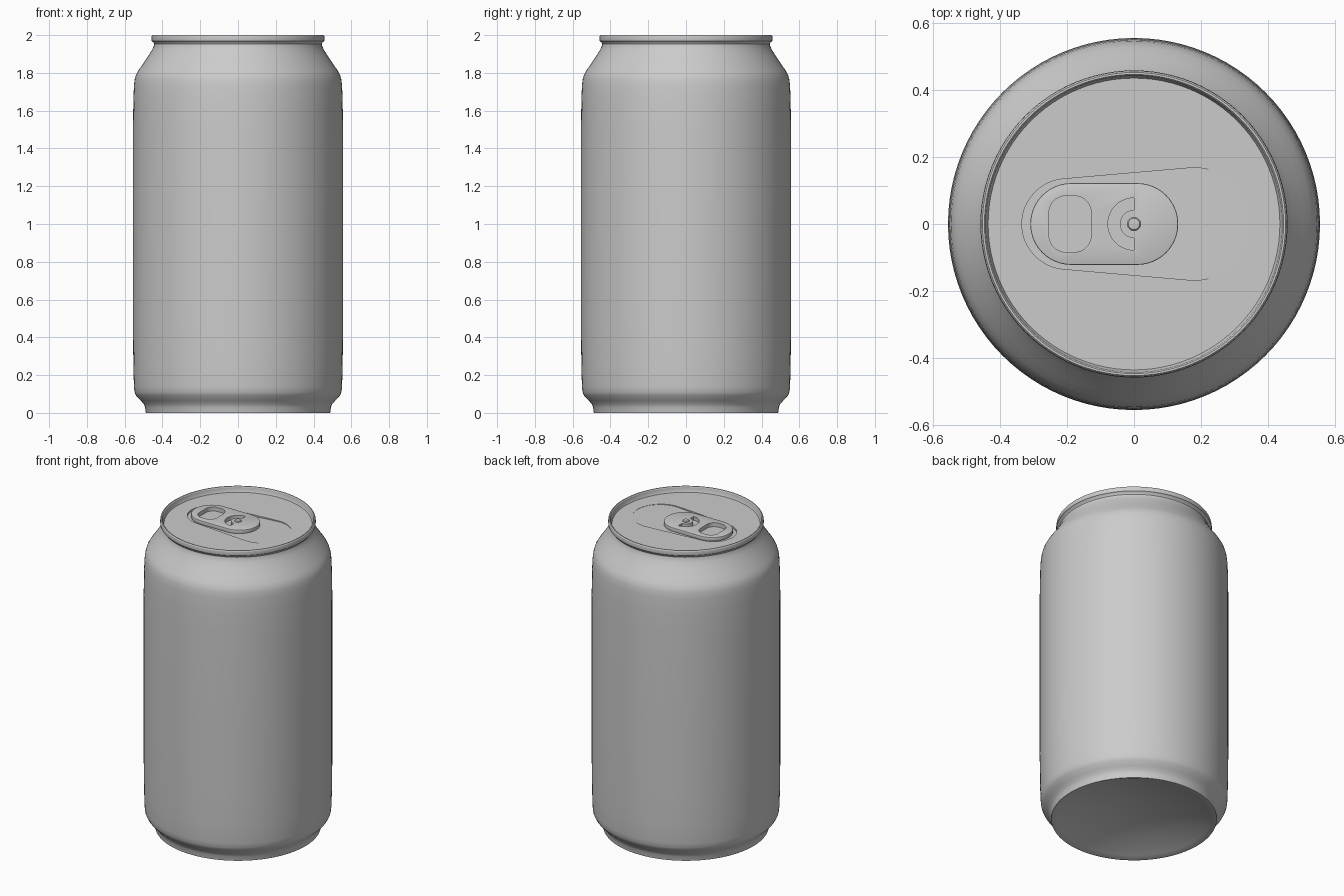
import bpy, bmesh, math

if "Cube" in bpy.data.objects:
    bpy.data.objects.remove(bpy.data.objects["Cube"])

LID = 1.965      # height of the lid panel
SEG = 96

metal = bpy.data.materials.new("aluminium_grey")
metal.diffuse_color = (0.6, 0.6, 0.6, 1)
metal.use_nodes = True
metal.node_tree.nodes["Principled BSDF"].inputs["Base Color"].default_value = metal.diffuse_color


def make(name, bm):
    bmesh.ops.recalc_face_normals(bm, faces=bm.faces)
    me = bpy.data.meshes.new(name)
    bm.to_mesh(me)
    bm.free()
    ob = bpy.data.objects.new(name, me)
    bpy.context.collection.objects.link(ob)
    me.materials.append(metal)
    return ob


def activate(ob):
    bpy.ops.object.select_all(action='DESELECT')
    ob.select_set(True)
    bpy.context.view_layer.objects.active = ob


def smooth(ob, angle=30):
    activate(ob)
    bpy.ops.object.shade_smooth_by_angle(angle=math.radians(angle))


def arc(cx, cy, r, a0, a1, n=24):
    return [(cx + r * math.cos(math.radians(a0 + (a1 - a0) * i / n)),
             cy + r * math.sin(math.radians(a0 + (a1 - a0) * i / n))) for i in range(n + 1)]


def prism(name, outline, bottom, top):
    # bottom may be a height or a function of x
    low = bottom if callable(bottom) else (lambda x: bottom)
    bm = bmesh.new()
    lo = [bm.verts.new((x, y, low(x))) for x, y in outline]
    hi = [bm.verts.new((x, y, top)) for x, y in outline]
    n = len(outline)
    bm.faces.new(lo)
    bm.faces.new(hi)
    for i in range(n):
        j = (i + 1) % n
        bm.faces.new((lo[i], lo[j], hi[j], hi[i]))
    return make(name, bm)


def cut(ob, cutter):
    activate(ob)
    m = ob.modifiers.new("cut", 'BOOLEAN')
    m.operation, m.solver, m.object = 'DIFFERENCE', 'EXACT', cutter
    bpy.ops.object.modifier_apply(modifier=m.name)
    bpy.data.objects.remove(cutter)


def revolve(name, profile, pole_z):
    # ring per profile point, pole at the bottom, flat cap at the end
    bm = bmesh.new()
    rings = [[bm.verts.new((r * math.cos(2 * math.pi * i / SEG),
                            r * math.sin(2 * math.pi * i / SEG), z)) for i in range(SEG)]
             for r, z in profile]
    pole = bm.verts.new((0, 0, pole_z))
    for i in range(SEG):
        j = (i + 1) % SEG
        bm.faces.new((pole, rings[0][i], rings[0][j]))
        for a, b in zip(rings, rings[1:]):
            bm.faces.new((a[i], a[j], b[j], b[i]))
    bm.faces.new(rings[-1])
    return make(name, bm)


# can body: concave base, wall, shoulder, neck, rolled rim and lid
dome = [(r, 0.09 * (1 - (r / 0.48) ** 2)) for r in (0.08, 0.16, 0.24, 0.32, 0.4, 0.45, 0.48)]
wall = [(0.488, 0), (0.492, 0.03), (0.498, 0.045), (0.515, 0.065), (0.54, 0.092),
        (0.548, 0.11), (0.551, 0.14), (0.554, 0.25), (0.556, 0.45), (0.556, 1.5),
        (0.554, 1.65), (0.551, 1.73), (0.547, 1.765), (0.54, 1.79), (0.528, 1.812),
        (0.505, 1.845), (0.475, 1.89), (0.455, 1.922), (0.446, 1.942), (0.444, 1.953),
        (0.448, 1.962), (0.457, 1.969), (0.459, 1.98), (0.457, 1.995), (0.453, 2.0),
        (0.447, 2.0), (0.443, 1.995), (0.441, 1.975), (0.436, LID)]
body = revolve("can_body", dome + wall, 0.09)

# keyhole recess in the lid, running out to the right
tilt = math.degrees(math.asin((0.168 - 0.135) / 0.38))
keyhole = arc(0.18, 0, 0.168, -90 - -0 + -tilt + 2 * tilt - tilt * 2, 90 + tilt, 48)
keyhole += arc(-0.2, 0, 0.135, 90 + tilt, 270 - tilt, 36)
cut(body, prism("recess_cutter", keyhole,
                lambda x: LID - 0.001 - 0.011 * min(1, (0.35 - x) / 0.4), LID + 0.02))
smooth(body)

# pull tab
outline = arc(0.01, 0, 0.122, -90, 90, 32) + arc(-0.188, 0, 0.122, 90, 270, 32)
tab = prism("pull_tab", outline, 1.956, 1.982)
activate(tab)
bev = tab.modifiers.new("bevel", 'BEVEL')
bev.width, bev.segments, bev.limit_method = 0.004, 2, 'ANGLE'
bev.angle_limit = math.radians(50)
bpy.ops.object.modifier_apply(modifier=bev.name)

# finger hole in the tab
hole = []
for cx, cy, a in ((-0.178, 0.034, 0), (-0.204, 0.034, 90), (-0.204, -0.034, 180), (-0.178, -0.034, 270)):
    hole += arc(cx, cy, 0.05, a, a + 90, 10)
cut(tab, prism("hole_cutter", hole, 1.9, 2.1))

# C-shaped slot around the rivet
slot = arc(0, 0, 0.078, 90, 270) + arc(0, 0, 0.042, 270, 90)
cut(tab, prism("slot_cutter", slot, 1.9, 2.1))
smooth(tab)

# rivet
rivet = revolve("rivet", [(0.02, 1.955), (0.02, 1.985), (0.017, 1.989), (0.012, 1.99)], 1.955)
smooth(rivet)
